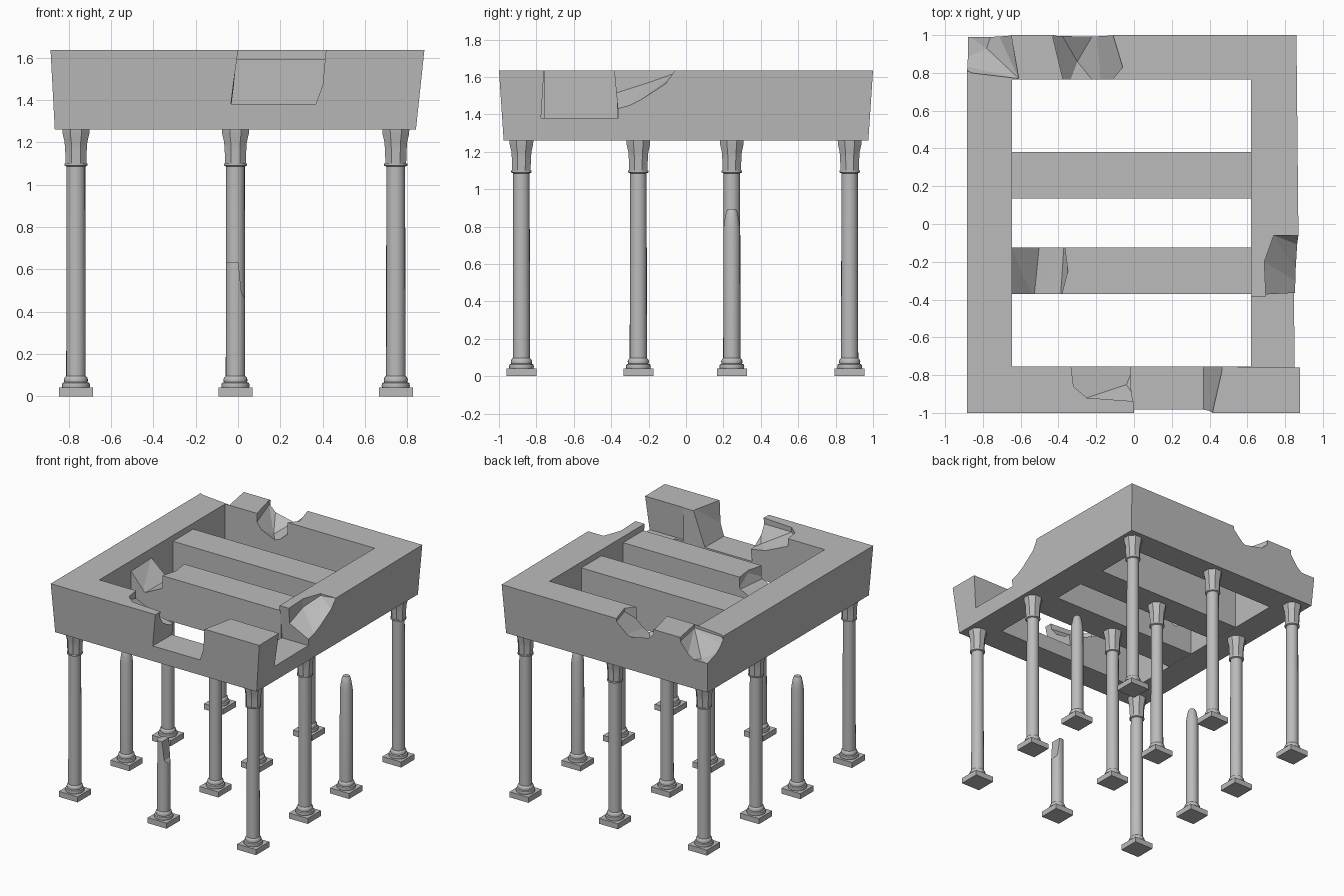
import bpy, bmesh
from math import cos, sin, pi

cube = bpy.data.objects.get("Cube")
if cube:
    bpy.data.objects.remove(cube, do_unlink=True)

stone = bpy.data.materials.new("weathered_grey_stone")
stone.use_nodes = True
GREY = (0.5, 0.5, 0.5, 1)
stone.diffuse_color = GREY
stone.node_tree.nodes["Principled BSDF"].inputs["Base Color"].default_value = GREY

BOTTOM, TOP = 1.26, 1.635
COLUMN_X = (-0.765, -0.012, 0.745)
COLUMN_Y = (-0.88, -0.255, 0.245, 0.875)


def finish(bm, name):
    bmesh.ops.recalc_face_normals(bm, faces=bm.faces)
    mesh = bpy.data.meshes.new(name)
    bm.to_mesh(mesh)
    bm.free()
    mesh.materials.append(stone)
    obj = bpy.data.objects.new(name, mesh)
    bpy.context.collection.objects.link(obj)
    return obj


def activate(obj):
    bpy.ops.object.select_all(action="DESELECT")
    obj.select_set(True)
    bpy.context.view_layer.objects.active = obj


def hull(points, name):
    bm = bmesh.new()
    for p in points:
        bm.verts.new(p)
    res = bmesh.ops.convex_hull(bm, input=bm.verts)
    loose = {g for g in res["geom_interior"] + res["geom_unused"]
             if isinstance(g, bmesh.types.BMVert)}
    bmesh.ops.delete(bm, geom=list(loose), context="VERTS")
    return finish(bm, name)


def carve(target, points):
    """Cut the convex hull of the points out of the target."""
    cutter = hull(points, "cutter")
    cutter.hide_render = True
    mod = target.modifiers.new("carve", "BOOLEAN")
    mod.operation, mod.solver, mod.object = "DIFFERENCE", "EXACT", cutter
    activate(target)
    bpy.ops.object.modifier_apply(modifier=mod.name)
    bpy.data.objects.remove(cutter, do_unlink=True)


def pit(target, floor):
    """Rough break, open at the top, with the given floor points."""
    carve(target, floor + [(x, y, TOP + 0.1) for x, y, z in floor])


def box(name, x0, x1, y0, y1, z0, z1):
    return hull([(x, y, z) for x in (x0, x1) for y in (y0, y1) for z in (z0, z1)], name)


def lathe(bm, x, y, profile, sides, turn=0.0):
    rings = []
    for r, z in profile:
        angles = [turn + 2 * pi * i / sides for i in range(sides)]
        rings.append([bm.verts.new((x + r * cos(a), y + r * sin(a), z)) for a in angles])
    for low, high in zip(rings, rings[1:]):
        for i in range(sides):
            j = (i + 1) % sides
            bm.faces.new((low[i], low[j], high[j], high[i]))
    bm.faces.new(rings[0][::-1])
    bm.faces.new(rings[-1])


# Columns: square plinth, moulded base, round shaft, flared capital
BASE = [(0.064, 0.04), (0.067, 0.05), (0.064, 0.063), (0.055, 0.067), (0.057, 0.08),
        (0.053, 0.09), (0.046, 0.097)]
CAPITAL = [(0.053, 1.1), (0.055, 1.16), (0.058, 1.2), (0.068, 1.24), (0.069, BOTTOM)]
FULL = [(0.044, 1.085), (0.055, 1.09), (0.055, 1.1)]
WORN = [(0.045, 0.79), (0.038, 0.84), (0.03, 0.88), (0.022, 0.893)]
SNAPPED = [(0.045, 0.632)]


def column(name, x, y, top):
    bm = bmesh.new()
    half = 0.08 * 2 ** 0.5
    lathe(bm, x, y, [(half, 0), (half, 0.042)], 4, pi / 4)
    lathe(bm, x, y, BASE + top, 20)
    if top is FULL:
        lathe(bm, x, y, CAPITAL, 8, pi / 8)
    obj = finish(bm, name)
    activate(obj)
    bpy.ops.object.shade_smooth_by_angle(angle=pi / 5)
    return obj


broken = {(1, 0): SNAPPED, (0, 1): WORN, (2, 2): WORN}
for i, x in enumerate(COLUMN_X):
    for j, y in enumerate(COLUMN_Y):
        col = column(f"column_{i + 1}_{j + 1}", x, y, broken.get((i, j), FULL))
        if (i, j) == (1, 0):
            edge = [(0.012, 0.65), (0.026, 0.6), (0.028, 0.49), (0.06, 0.44), (0.1, 0.65)]
            carve(col, [(x + dx, y + side, z) for dx, z in edge for side in (-0.1, 0.1)])

# Entablature: rectangular ring whose outer walls lean outwards
CORNERS = ((-1, -1), (1, -1), (1, 1), (-1, 1))


def loop(bm, x0, x1, y0, y1, z):
    return [bm.verts.new((x1 if sx > 0 else x0, y1 if sy > 0 else y0, z)) for sx, sy in CORNERS]


bm = bmesh.new()
loops = [loop(bm, -0.645, 0.62, -0.755, 0.765, BOTTOM),
         loop(bm, -0.865, 0.84, -0.975, 0.975, BOTTOM),
         loop(bm, -0.885, 0.87, -1.0, 1.0, TOP),
         loop(bm, -0.645, 0.62, -0.755, 0.765, TOP)]
loops[2][1].co.x += 0.01
loops[2][2].co.x -= 0.01
for a, b in zip(loops, loops[1:] + loops[:1]):
    for i in range(4):
        j = (i + 1) % 4
        bm.faces.new((a[i], a[j], b[j], b[i]))
ring = finish(bm, "entablature_ring")

# Missing block in the front wall
carve(ring, [(-0.035, -1.1, 1.38), (0.365, -1.1, 1.38), (-0.03, -0.7, 1.38), (0.37, -0.7, 1.38),
             (0.01, -1.1, 1.7), (0.4, -1.1, 1.7), (0.01, -0.7, 1.7), (0.49, -0.7, 1.7)])
# Missing block in the left wall
carve(ring, [(x, y, z) for x in (0.55, 0.95)
             for y, z in ((-0.775, 1.38), (-0.36, 1.38), (-0.755, 1.7), (-0.39, 1.7))])

# Rough breaks along the ring
pit(ring, [(0.7, -0.42, 1.5), (0.92, -0.42, 1.4), (0.92, -0.34, 1.4), (0.92, -0.24, 1.48),
           (0.92, -0.13, 1.54), (0.92, -0.06, 1.64), (0.74, -0.06, 1.62), (0.69, -0.2, 1.57)])
pit(ring, [(-0.34, -0.7, 1.56), (-0.32, -0.86, 1.61), (-0.25, -0.92, 1.6), (0.02, -0.94, 1.59),
           (0.02, -0.7, 1.46), (-0.2, -0.7, 1.5), (-0.04, -0.85, 1.48)])
pit(ring, [(-0.43, 0.99, 1.6), (-0.36, 0.7, 1.56), (-0.4, 1.03, 1.58), (-0.3, 0.86, 1.46),
           (-0.2, 1.03, 1.54), (-0.17, 0.7, 1.48), (-0.06, 0.83, 1.61), (-0.12, 1.03, 1.61)])
pit(ring, [(-0.95, 1.05, 1.5), (-0.95, 0.85, 1.57), (-0.86, 0.8, 1.62), (-0.78, 0.93, 1.48),
           (-0.61, 0.77, 1.61), (-0.66, 1.05, 1.6), (-0.74, 1.05, 1.5)])

# Cross beams, the front one broken at its right end
for name, y0, y1 in (("back_cross_beam", 0.135, 0.38), ("front_cross_beam", -0.37, -0.125)):
    beam = box(name, -0.65, 0.625, y0, y1, BOTTOM + 0.001, 1.59)
pit(beam, [(-0.66, -0.4, 1.57), (-0.66, -0.1, 1.58), (-0.53, -0.4, 1.42), (-0.5, -0.1, 1.44),
           (-0.39, -0.4, 1.49), (-0.37, -0.1, 1.5), (-0.35, -0.25, 1.57)])
